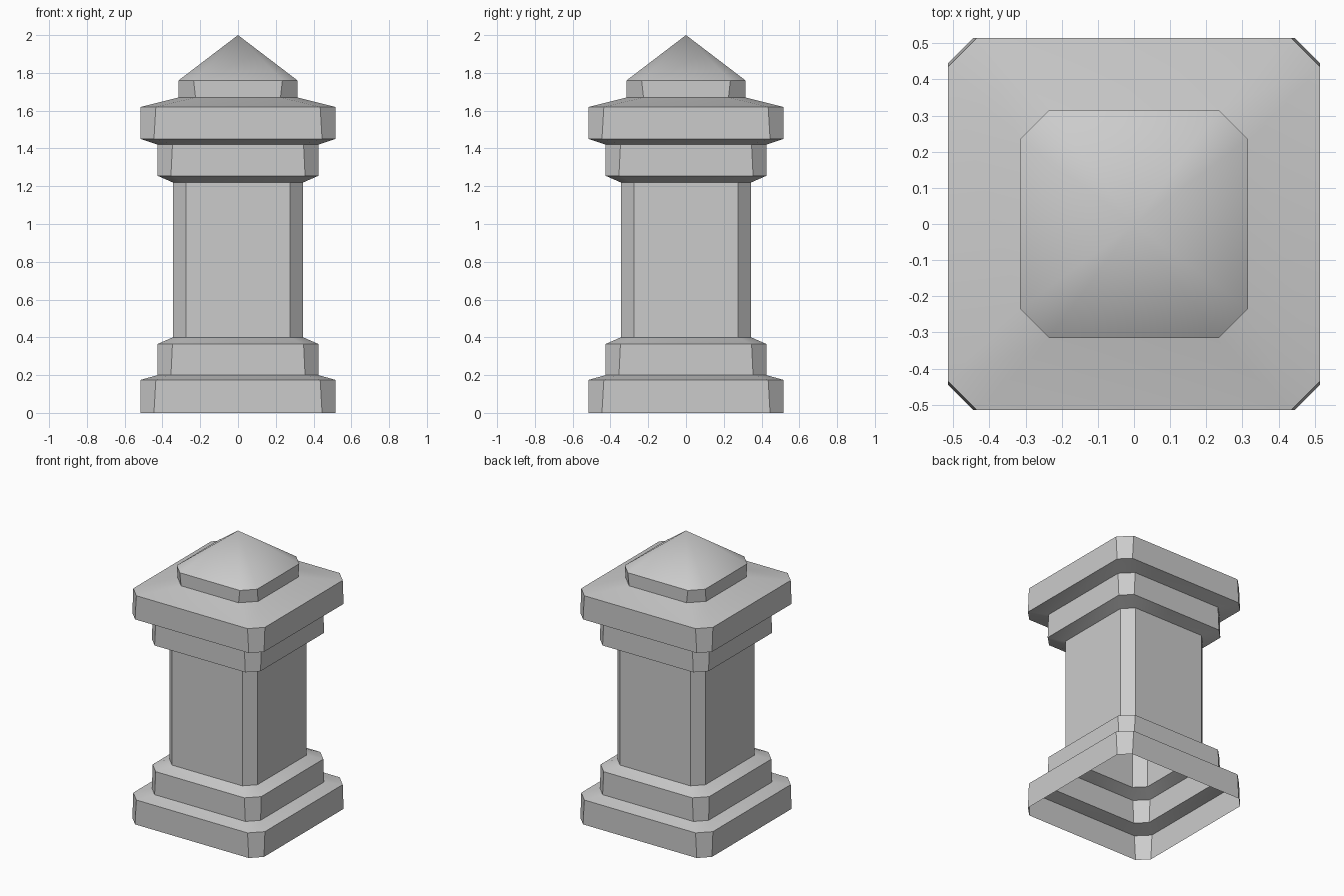
import bpy
import bmesh
import math

cube = bpy.data.objects.get("Cube")
if cube:
    bpy.data.objects.remove(cube, do_unlink=True)

stone = bpy.data.materials.new("grey stone")
stone.use_nodes = True
stone.diffuse_color = (0.6, 0.6, 0.6, 1)
stone.node_tree.nodes["Principled BSDF"].inputs["Base Color"].default_value = (0.6, 0.6, 0.6, 1)


def add_ring(bm, half, flat, z):
    """Square ring with cut corners."""
    points = []
    for quarter in range(4):
        c, s = round(math.cos(quarter * math.pi / 2)), round(math.sin(quarter * math.pi / 2))
        for x, y in ((half, -flat), (half, flat)):
            points.append(bm.verts.new((x * c - y * s, x * s + y * c, z)))
    return points


# Rings from the ground up: half width, half length of the flat side, height
profile = [
    (0.515, 0.445, 0.0), (0.515, 0.435, 0.175),    # plinth
    (0.425, 0.355, 0.2), (0.425, 0.347, 0.365),    # base step
    (0.345, 0.275, 0.4), (0.345, 0.275, 1.22),     # shaft
    (0.425, 0.355, 1.255), (0.425, 0.347, 1.42),   # collar
    (0.515, 0.445, 1.45), (0.515, 0.435, 1.62),    # cornice
    (0.315, 0.225, 1.67), (0.315, 0.235, 1.76),    # cap block
]

# Pillar shell, open underneath
bm = bmesh.new()
rings = [add_ring(bm, *row) for row in profile]
for low, high in zip(rings, rings[1:]):
    for i in range(8):
        j = (i + 1) % 8
        bm.faces.new((low[i], low[j], high[j], high[i]))

# Pointed roof
apex = bm.verts.new((0, 0, 2))
for i in range(8):
    bm.faces.new((rings[-1][i], rings[-1][(i + 1) % 8], apex))

mesh = bpy.data.meshes.new("pillar")
bm.to_mesh(mesh)
bm.free()
mesh.materials.append(stone)
pillar = bpy.data.objects.new("pillar", mesh)
bpy.context.collection.objects.link(pillar)

bpy.ops.object.select_all(action="DESELECT")
pillar.select_set(True)
bpy.context.view_layer.objects.active = pillar
bpy.ops.object.shade_smooth_by_angle(angle=math.radians(30))
